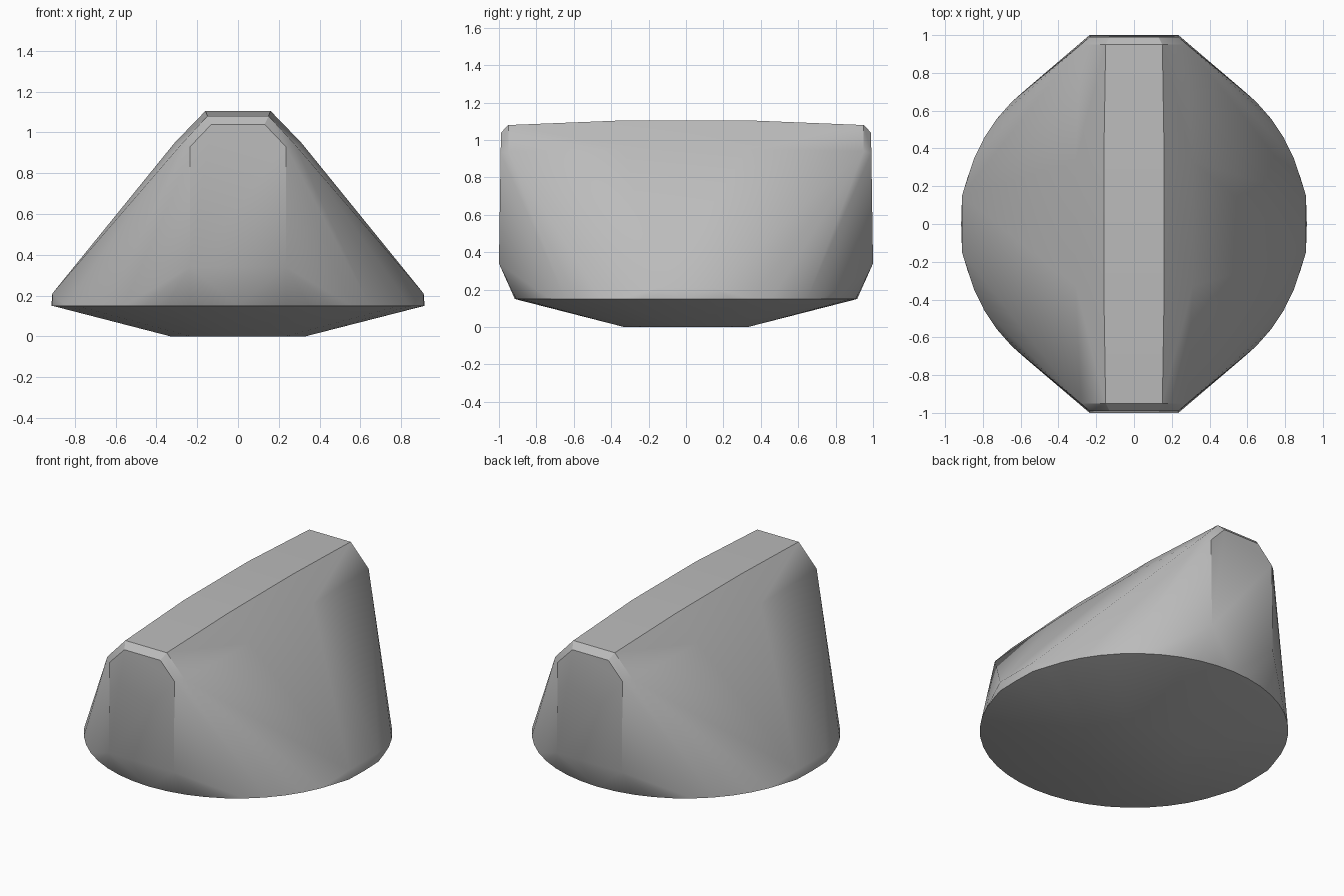
import bpy, bmesh, math

cube = bpy.data.objects.get("Cube")
if cube:
    bpy.data.objects.remove(cube, do_unlink=True)

# Single grey material
grey = bpy.data.materials.new("plain grey")
colour = (0.5, 0.5, 0.5, 1)
grey.diffuse_color = colour
grey.use_nodes = True
grey.node_tree.nodes["Principled BSDF"].inputs["Base Color"].default_value = colour

RIM = 0.915
points = []


def mirrored(x, y, z):
    """Add a point in all four quadrants."""
    for sx in (-1, 1):
        for sy in (-1, 1):
            points.append((sx * x, sy * y, z))


def ring(radius, z, count):
    for i in range(count):
        a = 2 * math.pi * i / count
        points.append((radius * math.cos(a), radius * math.sin(a), z))


# Shallow round underside and rim
ring(0.33, 0, 8)
ring(RIM, 0.15, 48)

# Low upright strip on each side of the rim
mirrored(RIM * 0.995, 0.15, 0.21)
mirrored(RIM * 0.995, 0.15, 0.15)

# Flat end panels with clipped upper corners
mirrored(0.235, 1.0, 0.34)
mirrored(0.235, 0.991, 0.93)
mirrored(0.13, 0.989, 1.04)

# Bevelled frame behind each end panel
mirrored(0.15, 0.95, 1.08)
mirrored(0.28, 0.95, 0.94)

# Slightly crowned ridge and its shoulders
mirrored(0.16, 0.33, 1.105)
mirrored(0.31, 0.33, 0.95)

# Wrap the outline points in one closed shell
bm = bmesh.new()
for p in points:
    bm.verts.new(p)
bmesh.ops.remove_doubles(bm, verts=bm.verts, dist=0.002)
hull = bmesh.ops.convex_hull(bm, input=bm.verts)
loose = [v for v in bm.verts if not v.link_faces]
bmesh.ops.delete(bm, geom=loose, context="VERTS")
bmesh.ops.dissolve_limit(bm, angle_limit=math.radians(1),
                         verts=bm.verts, edges=bm.edges)
bmesh.ops.recalc_face_normals(bm, faces=bm.faces)

mesh = bpy.data.meshes.new("ridged_shell")
bm.to_mesh(mesh)
bm.free()
mesh.materials.append(grey)
shell = bpy.data.objects.new("ridged_shell", mesh)
bpy.context.collection.objects.link(shell)

# Smooth sides, crisp panel edges
bpy.context.view_layer.objects.active = shell
shell.select_set(True)
bpy.ops.object.shade_smooth_by_angle(angle=math.radians(30))
